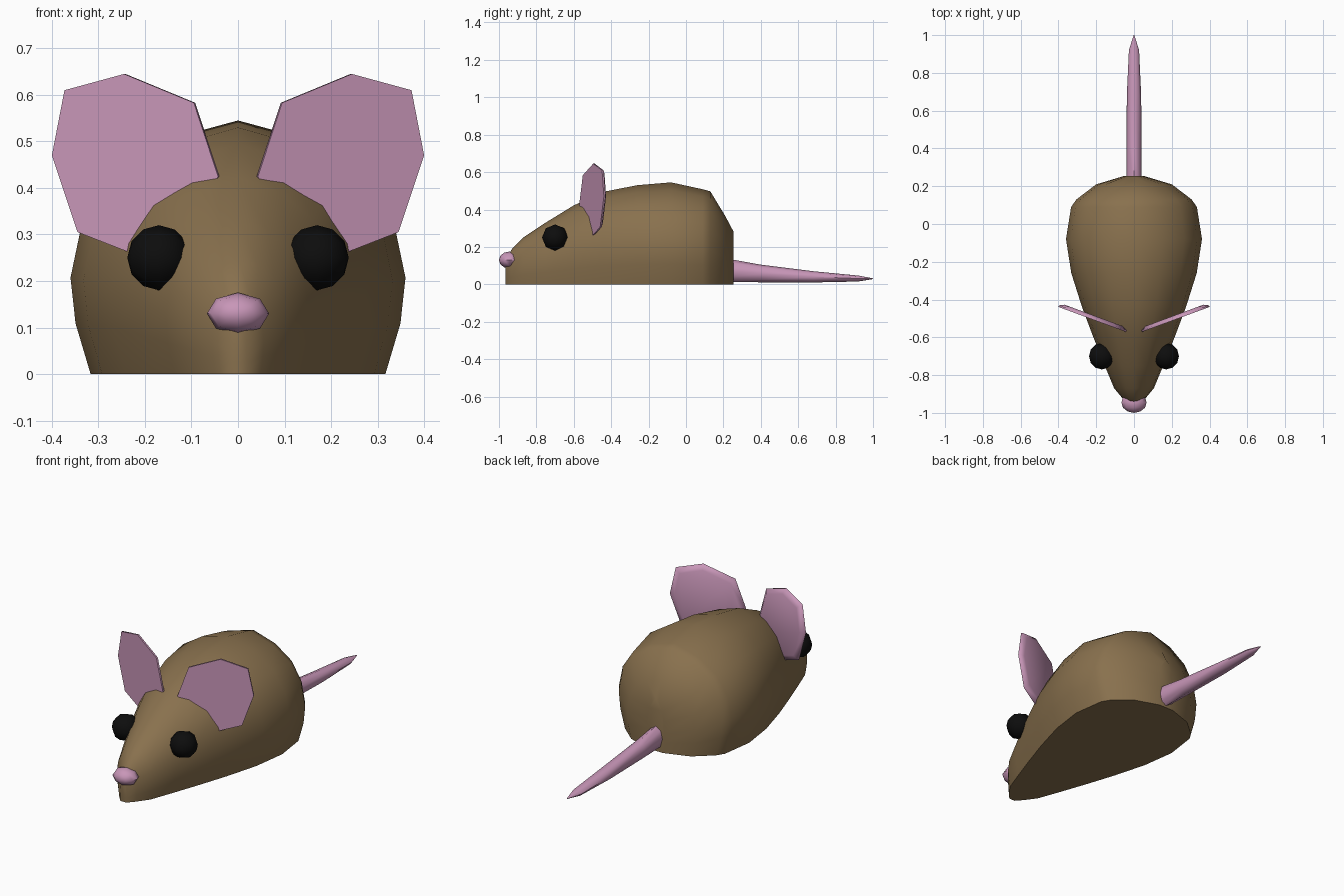
import bpy, bmesh, math
from mathutils import Vector

if "Cube" in bpy.data.objects:
    bpy.data.objects.remove(bpy.data.objects["Cube"])


def material(name, rgb):
    m = bpy.data.materials.new(name)
    m.diffuse_color = (*rgb, 1)
    m.use_nodes = True
    m.node_tree.nodes["Principled BSDF"].inputs["Base Color"].default_value = m.diffuse_color
    return m


BROWN = material("brown fur", (0.25, 0.165, 0.076))
PINK = material("pink skin", (0.578, 0.305, 0.479))
BLACK = material("eye black", (0.004, 0.004, 0.004))


def finish(name, bm, mat, angle):
    bmesh.ops.recalc_face_normals(bm, faces=bm.faces[:])
    me = bpy.data.meshes.new(name)
    bm.to_mesh(me)
    bm.free()
    me.materials.append(mat)
    me.shade_smooth()
    me.set_sharp_from_angle(angle=math.radians(angle))
    ob = bpy.data.objects.new(name, me)
    bpy.context.collection.objects.link(ob)
    return ob


def loft(name, rings, mat, angle):
    """Skin a list of equal-length closed rings and cap both ends."""
    bm = bmesh.new()
    loops = [[bm.verts.new(p) for p in ring] for ring in rings]
    n = len(loops[0])
    for a, b in zip(loops, loops[1:]):
        for i in range(n):
            j = (i + 1) % n
            bm.faces.new((a[i], a[j], b[j], b[i]))
    bm.faces.new(loops[0])
    bm.faces.new(loops[-1])
    return finish(name, bm, mat, angle)


def ball(name, centre, radii, mat, segs, rings, axis):
    bm = bmesh.new()
    bmesh.ops.create_uvsphere(bm, u_segments=segs, v_segments=rings, radius=1)
    for v in bm.verts:
        x, y, z = v.co
        p = (z, x, y) if axis == "x" else (x, z, y)
        v.co = [c + r * q for c, r, q in zip(centre, radii, p)]
    return finish(name, bm, mat, 60)


# Body: flat-bottomed dome sections along y (y, half width, height)
half = [(0.88, 0), (0.97, 0.2), (1, 0.38), (0.93, 0.6), (0.74, 0.79), (0.42, 0.925)]
dome = half + [(0, 1)] + [(-x, z) for x, z in reversed(half)]
sections = [(-0.965, 0.02, 0.13), (-0.93, 0.055, 0.19), (-0.87, 0.105, 0.25),
            (-0.75, 0.155, 0.33), (-0.6, 0.215, 0.422), (-0.44, 0.275, 0.495),
            (-0.26, 0.332, 0.53), (-0.08, 0.36, 0.545), (0.09, 0.333, 0.508),
            (0.13, 0.305, 0.497), (0.21, 0.2, 0.365), (0.255, 0.05, 0.28)]
loft("body", [[(w * x, y, h * z) for x, z in dome] for y, w, h in sections], BROWN, 50)

# Tail: tapering eight-sided sections (y, half width, bottom, top)
tail = [(0.18, 0.04, 0.012, 0.145), (0.4, 0.04, 0.011, 0.105), (0.68, 0.038, 0.01, 0.07),
        (0.92, 0.027, 0.015, 0.047), (1.0, 0.002, 0.028, 0.032)]
loft("tail", [[(w * math.cos(k * math.pi / 4), y,
                (b + t) / 2 + (t - b) / 2 * math.sin(k * math.pi / 4)) for k in range(8)]
              for y, w, b, t in tail], PINK, 60)

# Nose
ball("nose", (0, -0.945, 0.13), (0.067, 0.055, 0.045), PINK, 8, 6, "y")

# Ears (flat front, slightly bulged back) and eyes on both sides
outline = [(0.043, 0.425), (0.095, 0.583), (0.245, 0.645), (0.373, 0.61), (0.40, 0.47),
           (0.345, 0.305), (0.235, 0.262), (0.17, 0.28), (0.08, 0.34)]
back = Vector((-0.35, 0.94, 0)) * 0.022
mid = Vector((0.225, -0.585 + 0.37 * 0.225, 0.46))
for side, s in (("left", -1), ("right", 1)):
    front = [Vector((x, -0.587 + 0.37 * x, z)) for x, z in outline]
    rear = [mid + (p - mid) * 0.86 + back for p in front]
    rim = [p + back * 0.4 for p in front]
    rings = [[(s * p.x, p.y, p.z) for p in r] for r in (front, rim, rear)]
    loft(side + "_ear", rings, PINK, 65)
    ball(side + "_eye", (s * 0.17, -0.7, 0.25), (0.068, 0.07, 0.07), BLACK, 8, 6, "x")
